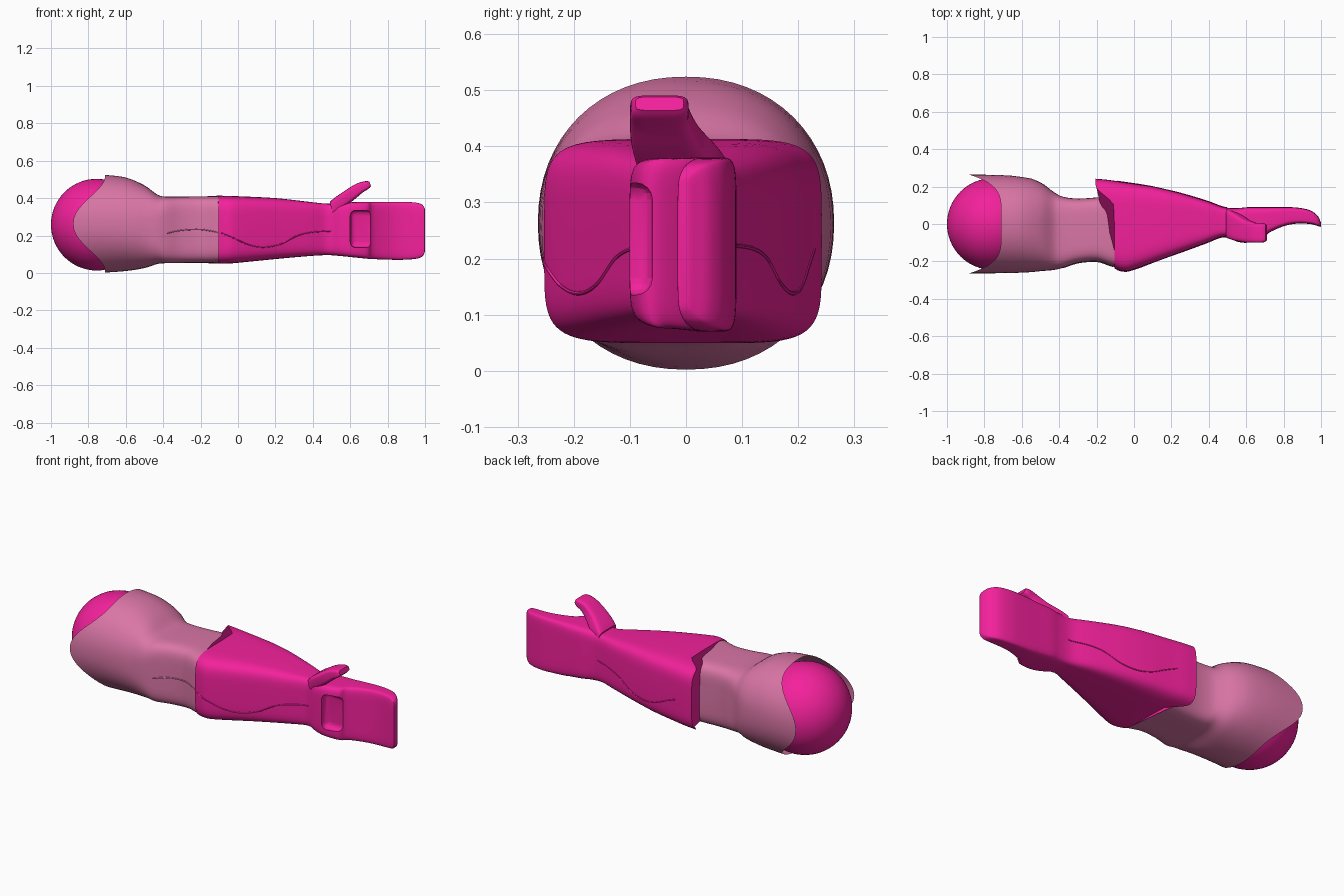
import bpy, bmesh, math
from mathutils import Vector

if "Cube" in bpy.data.objects:
    bpy.data.objects.remove(bpy.data.objects["Cube"])


def material(name, rgb):
    m = bpy.data.materials.new(name)
    m.diffuse_color = (*rgb, 1)
    m.use_nodes = True
    m.node_tree.nodes["Principled BSDF"].inputs["Base Color"].default_value = m.diffuse_color
    return m


MAGENTA = material("magenta", (0.9, 0.015, 0.33))
PALE = material("pale_pink", (0.70, 0.18, 0.38))


def shade(ob, mat, angle=40):
    ob.data.materials.clear()
    ob.data.materials.append(mat)
    bpy.ops.object.select_all(action='DESELECT')
    ob.select_set(True)
    bpy.context.view_layer.objects.active = ob
    bpy.ops.object.shade_smooth_by_angle(angle=math.radians(angle))


def spline(rows, steps=4):
    """Catmull-Rom interpolation through rows of numbers."""
    out = []
    for i in range(len(rows) - 1):
        a, b, c, d = (rows[max(0, min(len(rows) - 1, i + k))] for k in (-1, 0, 1, 2))
        for s in range(steps):
            t = s / steps
            out.append([q + 0.5 * t * (r - p + t * (2 * p - 5 * q + 4 * r - o + t * (3 * (q - r) + o - p)))
                        for p, q, r, o in zip(a, b, c, d)])
    return out + [list(rows[-1])]


def unit_ring(n, count=64):
    """Superellipse outline: n = 2 is round, larger is boxier."""
    pts = []
    for i in range(count):
        a = 2 * math.pi * i / count
        c, s = math.cos(a), math.sin(a)
        pts.append((math.copysign(abs(c) ** (2 / n), c), math.copysign(abs(s) ** (2 / n), s)))
    return pts


def loft(name, rings, mat, cap_start=True):
    bm = bmesh.new()
    vs = [[bm.verts.new(p) for p in r] for r in rings]
    n = len(vs[0])
    for a, b in zip(vs, vs[1:]):
        for i in range(n):
            bm.faces.new((a[i], a[(i + 1) % n], b[(i + 1) % n], b[i]))
    bm.faces.new(vs[-1])
    if cap_start:
        bm.faces.new(vs[0])
    bmesh.ops.recalc_face_normals(bm, faces=bm.faces)
    me = bpy.data.meshes.new(name)
    bm.to_mesh(me)
    bm.free()
    ob = bpy.data.objects.new(name, me)
    bpy.context.collection.objects.link(ob)
    shade(ob, mat)
    return ob


def x_rings(rows, shift=lambda x, c, y: 0):
    """Rows are x, y min, y max, z min, z max, boxiness."""
    rings = []
    for x, y0, y1, z0, z1, n in spline(rows):
        ring = []
        for c, s in unit_ring(n):
            y = (y0 + y1) / 2 + c * (y1 - y0) / 2
            ring.append(Vector((x + shift(x, c, y), y, (z0 + z1) / 2 + s * (z1 - z0) / 2)))
        rings.append(ring)
    return rings


# Shoulder ball
bpy.ops.mesh.primitive_uv_sphere_add(segments=64, ring_count=32, radius=0.245, location=(-0.755, 0, 0.258))
ball = bpy.context.object
ball.name = "shoulder_ball"
shade(ball, MAGENTA)


# Upper arm sleeve, with pointed flaps front and back over the ball
def flap(x, c, y):
    fade = max(0, min(1, (-0.55 - x) / 0.16))
    return -0.172 * abs(c) ** 5 * fade


sleeve = loft("upper_arm_sleeve", x_rings([
    (-0.71, -0.264, 0.264, 0.002, 0.524, 2.15),
    (-0.60, -0.262, 0.258, 0.010, 0.510, 2.2),
    (-0.50, -0.252, 0.222, 0.026, 0.468, 2.6),
    (-0.43, -0.246, 0.172, 0.048, 0.418, 3.6),
    (-0.38, -0.234, 0.146, 0.052, 0.408, 5),
    (-0.30, -0.208, 0.136, 0.053, 0.408, 5.5),
    (-0.20, -0.200, 0.142, 0.054, 0.409, 5.5),
    (-0.13, -0.222, 0.150, 0.054, 0.409, 5.5),
    (-0.095, -0.232, 0.150, 0.055, 0.409, 5.5)], flap), PALE, cap_start=False)


# Forearm and flat hand, with the elbow drawn backwards at the rear
def elbow(x, c, y):
    t = max(0, min(1, (y - 0.09) / 0.12))
    fade = max(0, min(1, (0.08 - x) / 0.18))
    return -0.10 * t * t * (3 - 2 * t) * fade


forearm = loft("forearm_and_hand", x_rings([
    (-0.105, -0.238, 0.242, 0.049, 0.413, 5.5),
    (-0.06, -0.252, 0.236, 0.050, 0.412, 5.5),
    (0.00, -0.243, 0.222, 0.054, 0.410, 5.5),
    (0.20, -0.170, 0.178, 0.074, 0.400, 5.5),
    (0.38, -0.104, 0.126, 0.090, 0.380, 5.5),
    (0.48, -0.068, 0.090, 0.095, 0.370, 5.5),
    (0.55, -0.094, 0.085, 0.090, 0.374, 6),
    (0.61, -0.100, 0.090, 0.084, 0.378, 7),
    (0.69, -0.082, 0.090, 0.076, 0.379, 7),
    (0.72, -0.048, 0.090, 0.074, 0.379, 7),
    (0.80, -0.012, 0.090, 0.071, 0.380, 7),
    (0.87, 0.002, 0.088, 0.070, 0.380, 7),
    (0.94, 0.000, 0.074, 0.074, 0.377, 7),
    (0.98, -0.010, 0.046, 0.084, 0.368, 6),
    (0.996, -0.015, 0.016, 0.104, 0.350, 6),
    (1.00, -0.012, 0.005, 0.120, 0.335, 6)], elbow), MAGENTA)

# Hollow in the palm
bpy.ops.mesh.primitive_cube_add(size=1, location=(0.675, -0.125, 0.235))
cutter = bpy.context.object
cutter.name = "palm_cutter"
cutter.hide_render = True
cutter.dimensions = (0.15, 0.13, 0.20)
bpy.ops.object.transform_apply(location=False, rotation=False, scale=True)
bev = cutter.modifiers.new("round", 'BEVEL')
bev.width, bev.segments = 0.03, 4
cut = forearm.modifiers.new("palm_hollow", 'BOOLEAN')
cut.operation, cut.object, cut.solver = 'DIFFERENCE', cutter, 'EXACT'
bpy.context.view_layer.objects.active = forearm
bpy.ops.object.modifier_move_to_index(modifier=cut.name, index=0)
bpy.ops.object.modifier_apply(modifier=cut.name)
bpy.data.objects.remove(cutter)
shade(forearm, MAGENTA)

# Thumb: rows are x, z, tilt in degrees, half thickness, y min, y max
thumb_rings = []
for x, z, tilt, h, y0, y1 in spline([
        (0.50, 0.345, 15, 0.035, -0.075, 0.080),
        (0.545, 0.378, 38, 0.036, -0.088, 0.060),
        (0.60, 0.418, 42, 0.034, -0.098, 0.025),
        (0.65, 0.453, 32, 0.029, -0.100, 0.006),
        (0.69, 0.470, 22, 0.022, -0.098, 0.004),
        (0.707, 0.476, 20, 0.013, -0.090, -0.004)]):
    a = math.radians(tilt)
    thumb_rings.append([Vector((x - s * h * math.sin(a), (y0 + y1) / 2 + c * (y1 - y0) / 2,
                                z + s * h * math.cos(a))) for c, s in unit_ring(4.5, 40)])
loft("thumb", thumb_rings, MAGENTA)


# Seam lines laid on the front and back surfaces
def seam(name, target, pts, side, mat):
    bpy.context.view_layer.update()
    path = []
    for x, z in spline(pts, 8):
        hit, loc, nor, _ = target.ray_cast(Vector((x, side, z)), Vector((0, -side, 0)))
        if hit:
            path.append(loc - nor * 0.001)
    rings = []
    for p in path:
        rings.append([p + 0.004 * Vector((0, math.cos(k * math.pi / 4), math.sin(k * math.pi / 4)))
                      for k in range(8)])
    loft(name, rings, mat)


forearm_line = [(-0.09, 0.215), (-0.02, 0.185), (0.06, 0.15), (0.14, 0.138),
                (0.23, 0.155), (0.32, 0.20), (0.40, 0.218), (0.50, 0.224)]
seam("forearm_seam_front", forearm, forearm_line, -1, MAGENTA)
seam("forearm_seam_back", forearm, forearm_line, 1, MAGENTA)
seam("sleeve_seam_front", sleeve, [(-0.38, 0.212), (-0.30, 0.228), (-0.20, 0.232), (-0.11, 0.218)], -1, PALE)
